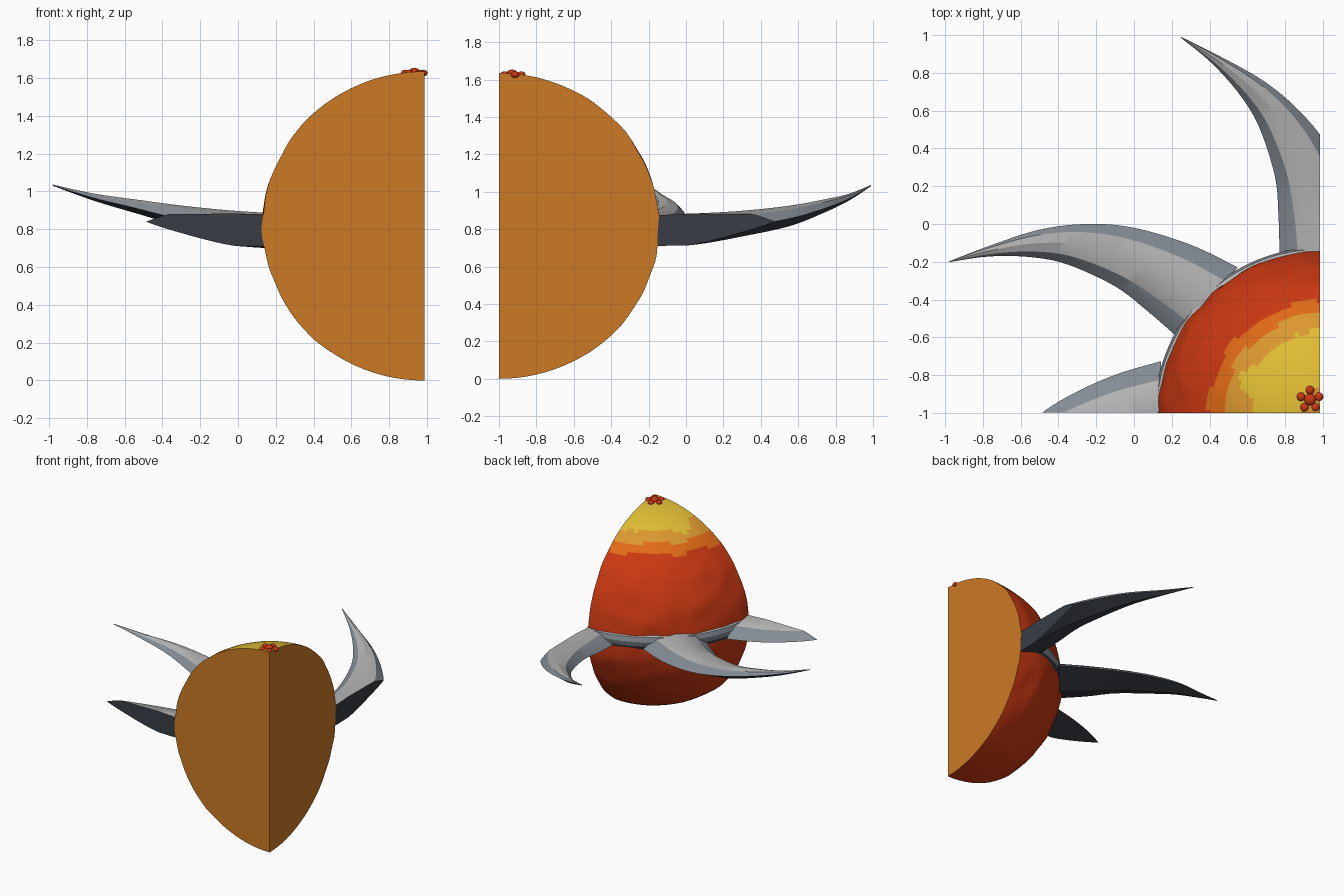
import bpy, bmesh
from math import sin, cos, pi, radians
from mathutils import Vector, Matrix, noise

if "Cube" in bpy.data.objects:
    bpy.data.objects.remove(bpy.data.objects["Cube"])

AXIS = Vector((0.985, -1.0, 0.0))   # vertical axis of the quartered egg
RADIUS, HALF_HEIGHT = 0.855, 0.817


def material(name, rgb):
    m = bpy.data.materials.new(name)
    m.use_nodes = True
    m.diffuse_color = (*rgb, 1)
    m.node_tree.nodes["Principled BSDF"].inputs["Base Color"].default_value = (*rgb, 1)
    return m


red = material("red skin", (0.60, 0.040, 0.006))
orange = material("orange skin", (0.75, 0.145, 0.008))
amber = material("amber skin", (0.71, 0.31, 0.027))
yellow = material("yellow skin", (0.74, 0.50, 0.033))
flesh = material("cut flesh", (0.60, 0.195, 0.018))
light = material("light grey", (0.45, 0.45, 0.45))
steel = material("steel grey", (0.23, 0.26, 0.295))
slate = material("dark slate", (0.040, 0.047, 0.060))


def finish(bm, name, mats, angle=35):
    mesh = bpy.data.meshes.new(name)
    bm.to_mesh(mesh)
    bm.free()
    obj = bpy.data.objects.new(name, mesh)
    bpy.context.collection.objects.link(obj)
    for m in mats:
        mesh.materials.append(m)
    bpy.ops.object.select_all(action="DESELECT")
    obj.select_set(True)
    bpy.context.view_layer.objects.active = obj
    bpy.ops.object.shade_smooth_by_angle(angle=radians(angle))
    return obj


# Quarter egg: lumpy outer skin in colour bands, with two flat cut faces
def skin_colour(p):
    r = (p - AXIS).xy.length
    wobble = noise.noise(p * 5) * 0.035
    patch = noise.noise(p * 8 + Vector((3, 1, 0))) * 0.11
    if p.z < 1.0 or r + wobble > 0.59:
        return 0
    if r + wobble > 0.52:
        return 1
    return 2 if r + patch > 0.42 or r + patch < 0.12 else 3


def build_egg(rows=80, cols=60):
    bm = bmesh.new()
    bottom = bm.verts.new(AXIS)
    top = bm.verts.new(AXIS + Vector((0, 0, 2 * HALF_HEIGHT)))
    rims = []
    for j in range(cols + 1):
        a = pi / 2 * (1 + j / cols)
        rim = [bottom]
        for i in range(1, rows):
            t = pi * i / rows
            d = Vector((cos(a), sin(a), 0))
            z = HALF_HEIGHT * (1 - cos(t))
            p = AXIS + d * RADIUS * sin(t) + Vector((0, 0, z))
            p += d * noise.noise(p * 7) * 0.012 * sin(t)
            rim.append(bm.verts.new(p))
        rims.append(rim + [top])
    for a, b in zip(rims, rims[1:]):
        for i in range(rows):
            quad = dict.fromkeys((a[i], b[i], b[i + 1], a[i + 1]))
            f = bm.faces.new(list(quad))
            f.material_index = skin_colour(f.calc_center_median())
    # cut faces, the side one with a narrow reversed sliver at its top
    notch = bm.verts.new(AXIS + Vector((0, 0, 1.2)))
    side, k = rims[0], rows - 4
    for loop in (rims[-1][::-1], side[:k + 1] + [notch], [notch] + side[k:][::-1]):
        bm.faces.new(loop).material_index = 4
    finish(bm, "quarter_egg", [red, orange, amber, yellow, flesh])


# Loft closed sections, then trim them to the two cut planes
def loft(name, sections, segment_mats, turn=0.0):
    bm = bmesh.new()
    loops = [[bm.verts.new(p) for p in s] for s in sections]
    n = len(segment_mats)
    for a, b in zip(loops, loops[1:]):
        for i in range(n):
            k = (i + 1) % n
            bm.faces.new((a[i], a[k], b[k], b[i])).material_index = segment_mats[i]
    for end in (loops[0], loops[-1]):
        bm.faces.new(end).material_index = 2
    bmesh.ops.recalc_face_normals(bm, faces=bm.faces)
    bmesh.ops.rotate(bm, verts=bm.verts, cent=AXIS,
                     matrix=Matrix.Rotation(radians(turn), 3, "Z"))
    for normal in (Vector((1, 0, 0)), Vector((0, -1, 0))):
        geom = bm.verts[:] + bm.edges[:] + bm.faces[:]
        bmesh.ops.bisect_plane(bm, geom=geom, dist=1e-5, plane_co=AXIS - normal * 0.001,
                               plane_no=normal, clear_outer=True)
        open_edges = [e for e in bm.edges if e.is_boundary]
        if open_edges:
            for f in bmesh.ops.holes_fill(bm, edges=open_edges, sides=0)["faces"]:
                f.material_index = 2
    bmesh.ops.recalc_face_normals(bm, faces=bm.faces)
    finish(bm, name, [light, steel, slate], 28)


def smooth_rows(rows, steps=5):
    rows = [Vector(r) for r in rows]
    pts = [rows[0]] + rows + [rows[-1]]
    out = []
    for p0, p1, p2, p3 in zip(pts, pts[1:], pts[2:], pts[3:]):
        for s in range(steps):
            t = s / steps
            out.append(0.5 * (2 * p1 + (p2 - p0) * t + (2 * p0 - 5 * p1 + 4 * p2 - p3) * t ** 2
                              + (3 * p1 - p0 - 3 * p2 + p3) * t ** 3))
    return out + [rows[-1]]


# Curved blades: outer edge x y, inner edge x y, keel height, ridge height
BLADE = [
    (0.55, -0.23, 0.22, -0.59, 0.70, 0.88),
    (0.30, -0.11, 0.07, -0.46, 0.72, 0.885),
    (0.00, -0.02, -0.10, -0.33, 0.765, 0.90),
    (-0.25, 0.00, -0.35, -0.215, 0.815, 0.925),
    (-0.50, -0.03, -0.55, -0.175, 0.88, 0.955),
    (-0.75, -0.11, -0.77, -0.172, 0.95, 0.988),
    (-0.98, -0.198, -0.98, -0.202, 1.03, 1.036),
]
SECTION = [(0, 0.45), (0.2, 0.85), (0.5, 1), (0.8, 0.85), (1, 0.45), (0.5, 0)]


def blade_section(r):
    outer, inner = Vector(r[0:2]), Vector(r[2:4])
    return [(*outer.lerp(inner, u), r[4] + (r[5] - r[4]) * v) for u, v in SECTION]


def build_blades():
    sections = [blade_section(r) for r in smooth_rows(BLADE)]
    for name, turn in (("front_blade", 42.5), ("middle_blade", 0), ("side_blade", -47.5)):
        loft(name, sections, [1, 0, 0, 1, 2, 2], turn)


# Thin metal band joining the blade roots
def build_band(steps=40):
    profile = [(0.835, 0.74), (0.868, 0.79), (0.876, 0.83), (0.865, 0.865), (0.835, 0.88)]
    sections = []
    for j in range(steps + 1):
        a = pi / 2 * (0.95 + 1.1 * j / steps)
        sections.append([AXIS + Vector((r * cos(a), r * sin(a), z)) for r, z in profile])
    loft("band", sections, [2, 1, 1, 0, 2])


# Little bead rosette on the crown
def build_rosette():
    bm = bmesh.new()
    centre = Vector((0.932, -0.93, 1.63))
    beads = [(centre, 0.031)]
    for i in range(5):
        a = pi / 2 + 2 * pi * i / 5
        beads.append((centre + Vector((0.05 * cos(a), 0.05 * sin(a), -0.004)), 0.023))
    for pos, r in beads:
        bmesh.ops.create_uvsphere(bm, u_segments=16, v_segments=10, radius=r,
                                  matrix=Matrix.Translation(pos) @ Matrix.Diagonal((1, 1, 0.75, 1)))
    finish(bm, "crown_rosette", [red])


build_egg()
build_blades()
build_band()
build_rosette()
